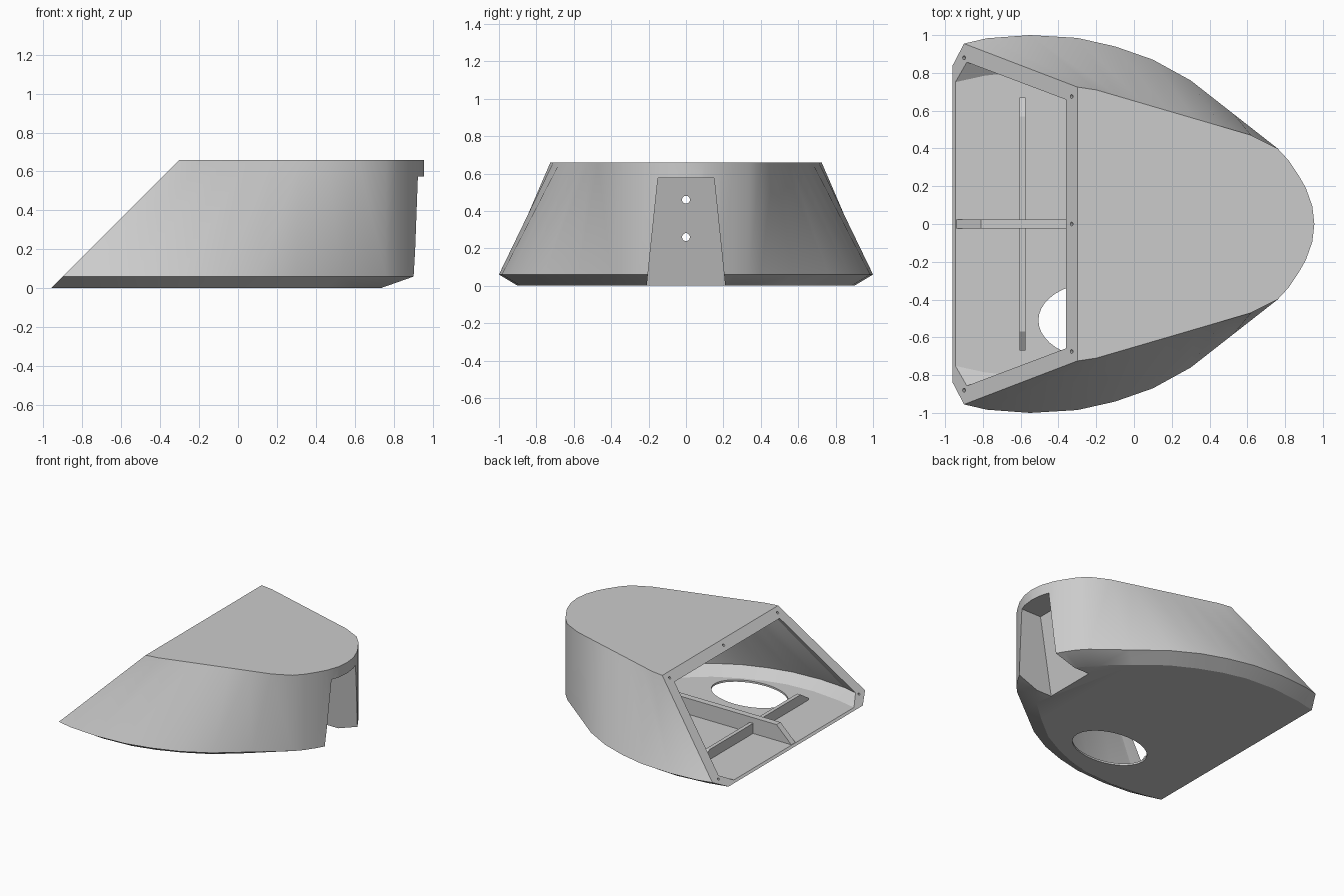
import bpy, bmesh, math
from mathutils import Vector, Matrix

if "Cube" in bpy.data.objects:
    bpy.data.objects.remove(bpy.data.objects["Cube"])

grey = bpy.data.materials.new("plain grey")
grey.use_nodes = True
colour = (0.6, 0.6, 0.6, 1)
grey.diffuse_color = colour
grey.node_tree.nodes["Principled BSDF"].inputs["Base Color"].default_value = colour


def finish(name, bm):
    bmesh.ops.recalc_face_normals(bm, faces=bm.faces)
    mesh = bpy.data.meshes.new(name)
    bm.to_mesh(mesh)
    bm.free()
    mesh.materials.append(grey)
    ob = bpy.data.objects.new(name, mesh)
    bpy.context.collection.objects.link(ob)
    return ob


def loft(name, levels):
    """Solid through half outlines, each mirrored across y = 0."""
    bm = bmesh.new()
    rings = []
    for z, half in levels:
        full = half + [(x, -y) for x, y in reversed(half[:-1])]
        rings.append([bm.verts.new((x, y, z)) for x, y in full])
    for a, b in zip(rings, rings[1:]):
        for i in range(len(a)):
            j = (i + 1) % len(a)
            bm.faces.new((a[i], a[j], b[j], b[i]))
    bm.faces.new(rings[0])
    bm.faces.new(rings[-1])
    bmesh.ops.triangulate(bm, faces=bm.faces)
    return finish(name, bm)


def hull(name, points):
    """Convex block from points on the +y side, mirrored."""
    bm = bmesh.new()
    for x, y, z in points:
        bm.verts.new((x, y, z))
        bm.verts.new((x, -y, z))
    bmesh.ops.convex_hull(bm, input=bm.verts)
    bmesh.ops.dissolve_limit(bm, angle_limit=0.01, verts=bm.verts, edges=bm.edges)
    return finish(name, bm)


def cylinder(name, centre, axis, radius, depth, stretch=1):
    bm = bmesh.new()
    turn = Vector(axis).to_track_quat('Z', 'Y').to_matrix().to_4x4()
    matrix = Matrix.Translation(centre) @ Matrix.Diagonal((stretch, 1, 1, 1)) @ turn
    bmesh.ops.create_cone(bm, cap_ends=True, segments=40, radius1=radius,
                          radius2=radius, depth=depth, matrix=matrix)
    return finish(name, bm)


def cut(ob, cutter):
    mod = ob.modifiers.new("cut", 'BOOLEAN')
    mod.operation = 'DIFFERENCE'
    mod.solver = 'EXACT'
    mod.object = cutter
    bpy.context.view_layer.objects.active = ob
    bpy.ops.object.modifier_apply(modifier=mod.name)
    bpy.data.objects.remove(cutter)


def inset(half, t):
    """Move a half outline inward and run its open end past the slope."""
    out = []
    for i, (x, y) in enumerate(half):
        a = half[max(i - 1, 0)]
        b = half[i + 1] if i + 1 < len(half) else (x, -half[i - 1][1])
        d = Vector((b[0] - a[0], b[1] - a[1])).normalized()
        out.append((x + d.y * t, y - d.x * t))
    out[-1] = (out[-1][0], 0)
    return [(half[0][0] - 0.15, out[0][1] - 0.02)] + out


# Outlines of the shell: foot, widest line and roof
nose = [(0.76, 0.4), (0.82, 0.335), (0.87, 0.26), (0.91, 0.19), (0.944, 0.095), (0.955, 0)]
widest = [(-0.9, 0.955), (-0.78, 0.983), (-0.55, 1.0), (-0.3, 0.985), (-0.1, 0.94),
          (0.1, 0.87), (0.3, 0.76), (0.53, 0.58)] + nose
roof = [(-0.3, 0.725), (-0.2, 0.71), (-0.08, 0.675), (0.05, 0.637), (0.18, 0.599),
        (0.32, 0.558), (0.46, 0.517), (0.62, 0.47)] + nose
foot = [(-0.96, 0.84), (-0.8, 0.875), (-0.55, 0.9), (-0.31, 0.885), (-0.13, 0.84),
        (0.05, 0.77), (0.24, 0.67), (0.44, 0.51), (0.62, 0.35), (0.67, 0.29),
        (0.72, 0.23), (0.755, 0.17), (0.79, 0.08), (0.8, 0)]
shell = loft("shell", [(0, foot), (0.06, widest), (0.66, roof)])

# Hollow inside, leaving material around the nose slot
cavity = loft("cavity", [(0.015, inset(foot, 0.09)), (0.075, inset(widest, 0.1)),
                         (0.6, inset(roof, 0.06))])
cut(cavity, hull("housing", [(0.69, 0.21, 0.7), (1.2, 0.21, 0.7),
                             (0.53, 0.28, -0.05), (1.2, 0.28, -0.05)]))
cut(shell, cavity)

# Tapered slot in the nose, with two bolt holes
cut(shell, hull("slot", [(0.75, 0.15, 0.575), (1.2, 0.15, 0.575),
                         (0.587, 0.215, -0.05), (1.2, 0.215, -0.05)]))
for z in (0.26, 0.46):
    cut(shell, cylinder("bolt_hole", (0.7, 0, z), (1, 0, 0), 0.021, 0.4))

# Oval opening in the floor
cut(shell, cylinder("floor_opening", (-0.2, -0.51, 0), (0, 0, 1), 0.2, 0.12, 1.53))

# Small screw holes on the sloping rim
for x, y in ((-0.9, 0.88), (-0.9, -0.88), (-0.33, 0.675), (-0.33, -0.675), (-0.33, 0)):
    cut(shell, cylinder("screw_hole", (x, y, x + 0.96), (1, 0, -1), 0.01, 0.06))

# Crossed ribs on the floor
long_rib = hull("long_rib", [(x, 0.025, z) for x, z in
                             ((-0.945, 0.01), (-0.81, 0.14), (0.58, 0.14), (0.58, 0.01))])
cross_rib = hull("cross_rib", [(x, y, z) for x in (-0.605, -0.575)
                               for y, z in ((0.67, 0.01), (0.67, 0.03), (0.57, 0.095))])

bpy.ops.object.select_all(action='DESELECT')
shell.select_set(True)
bpy.context.view_layer.objects.active = shell
bpy.ops.object.shade_smooth_by_angle(angle=math.radians(25))
